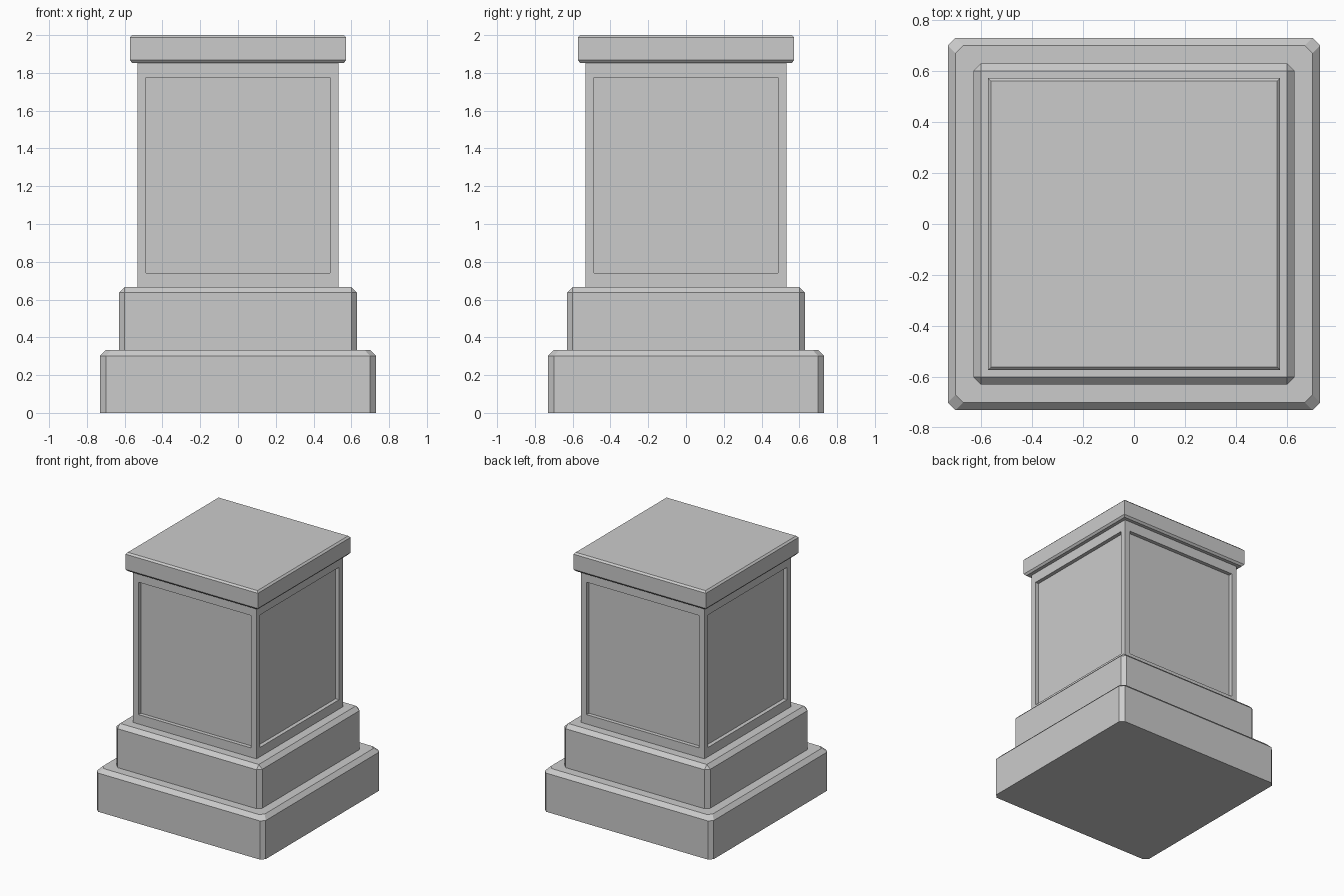
import bpy
import bmesh

if "Cube" in bpy.data.objects:
    bpy.data.objects.remove(bpy.data.objects["Cube"])


def finish(name, bm):
    bmesh.ops.recalc_face_normals(bm, faces=bm.faces)
    mesh = bpy.data.meshes.new(name)
    bm.to_mesh(mesh)
    bm.free()
    obj = bpy.data.objects.new(name, mesh)
    bpy.context.collection.objects.link(obj)
    return obj


def ring(half, cut):
    """Square outline, with its corners cut off when cut > 0."""
    points = []
    for sx, sy in ((1, 1), (-1, 1), (-1, -1), (1, -1)):
        a = (sx * half, sy * (half - cut))
        b = (sx * (half - cut), sy * half)
        points += [a, b] if sx == sy else [b, a]
    return points


def block(name, levels):
    """Loft through (z, half width, corner cut) levels and cap both ends."""
    bm = bmesh.new()
    rings = [[bm.verts.new((x, y, z)) for x, y in ring(half, cut)]
             for z, half, cut in levels]
    for low, high in zip(rings, rings[1:]):
        for i in range(8):
            j = (i + 1) % 8
            bm.faces.new((low[i], low[j], high[j], high[i]))
    bm.faces.new(rings[0][::-1])
    bm.faces.new(rings[-1])
    bmesh.ops.remove_doubles(bm, verts=bm.verts, dist=0.0001)
    return finish(name, bm)


# Two stepped base tiers with chamfered corners and top edges
block("lower_base", [(0, 0.73, 0.03), (0.302, 0.73, 0.03), (0.333, 0.70, 0.03)])
block("upper_base", [(0.333, 0.63, 0.03), (0.637, 0.63, 0.03), (0.667, 0.60, 0)])

# Shaft with a recessed panel on each of its four sides
Z0, Z1, HALF = 0.667, 1.853, 0.533
bm = bmesh.new()
bmesh.ops.create_cube(bm, size=2)
for v in bm.verts:
    v.co = (v.co.x * HALF, v.co.y * HALF, Z1 if v.co.z > 0 else Z0)
bm.normal_update()
sides = [f for f in bm.faces if abs(f.normal.z) < 0.5]
bmesh.ops.inset_individual(bm, faces=sides, thickness=0.065)
for f in sides:
    for v in f.verts:
        v.co.z = 1.775 if v.co.z > 1.2 else 0.74
bm.normal_update()
# Extrude each panel straight inward, leaving square jambs
for f in sides:
    normal = f.normal.copy()
    new = bmesh.ops.extrude_discrete_faces(bm, faces=[f])["faces"][0]
    for v in new.verts:
        v.co -= normal * 0.03
finish("panelled_shaft", bm)

# Cap slab with small chamfers above and below
block("cap", [(1.853, 0.56, 0), (1.868, 0.573, 0),
              (1.987, 0.573, 0), (2.0, 0.56, 0)])
